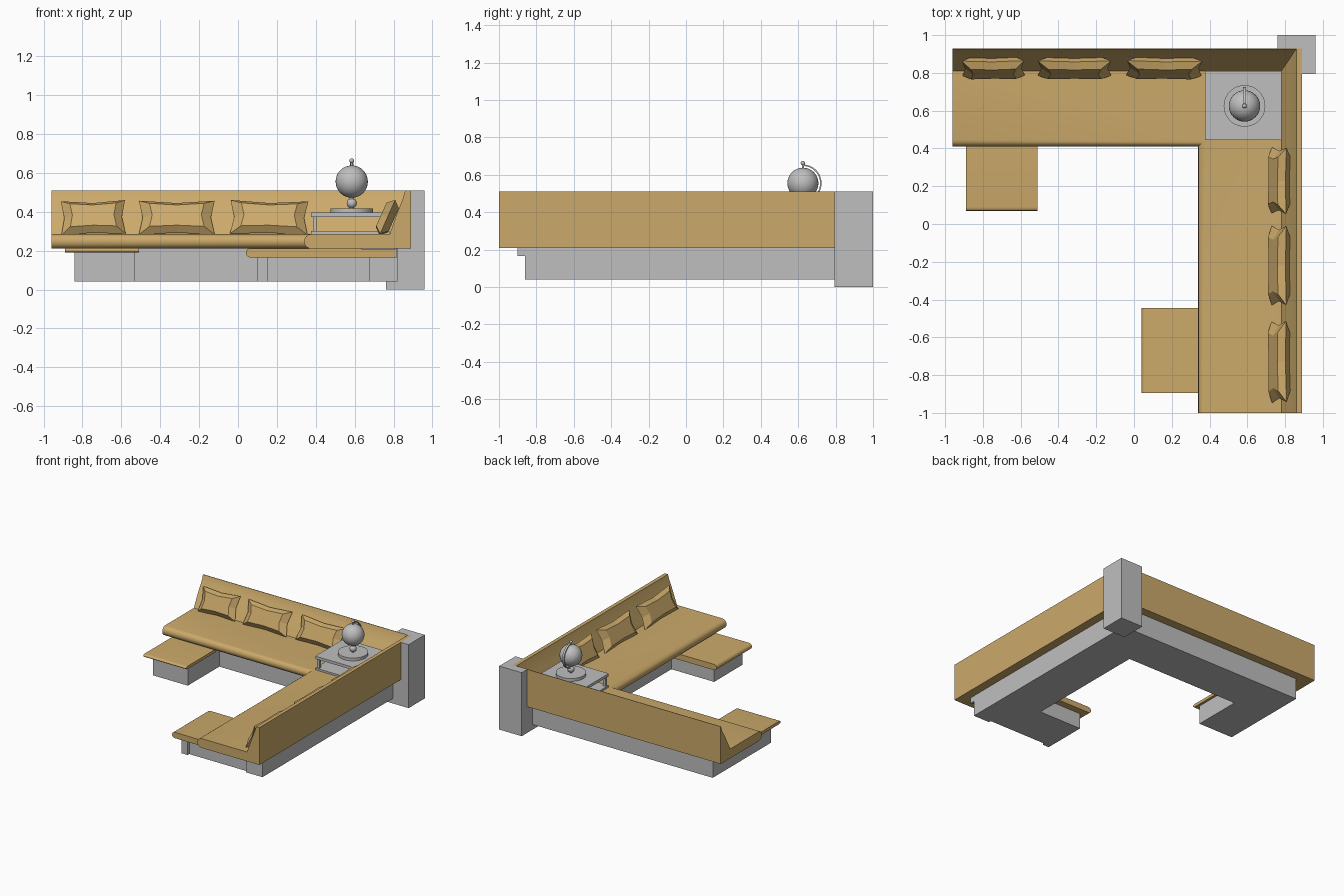
import bpy, bmesh, math
from mathutils import Matrix, Vector

cube = bpy.data.objects.get("Cube")
if cube:
    bpy.data.objects.remove(cube, do_unlink=True)


def material(name, colour):
    m = bpy.data.materials.new(name)
    m.use_nodes = True
    m.diffuse_color = colour
    m.node_tree.nodes["Principled BSDF"].inputs["Base Color"].default_value = colour
    return m


TAN = material("tan upholstery", (0.60, 0.40, 0.145, 1))
GREY = material("plain grey", (0.52, 0.52, 0.52, 1))


def finish(name, bm, mat, smooth=False):
    bmesh.ops.recalc_face_normals(bm, faces=bm.faces)
    me = bpy.data.meshes.new(name)
    bm.to_mesh(me)
    bm.free()
    me.materials.append(mat)
    ob = bpy.data.objects.new(name, me)
    bpy.context.collection.objects.link(ob)
    if smooth:
        bpy.ops.object.select_all(action='DESELECT')
        ob.select_set(True)
        bpy.context.view_layer.objects.active = ob
        bpy.ops.object.shade_smooth_by_angle(angle=math.radians(40))
    return ob


def loft(name, rings, mat, smooth=False):
    """Skin closed rings of points and cap both ends."""
    bm = bmesh.new()
    rows = [[bm.verts.new(p) for p in ring] for ring in rings]
    n = len(rows[0])
    for a, b in zip(rows, rows[1:]):
        for i in range(n):
            j = (i + 1) % n
            bm.faces.new((a[i], a[j], b[j], b[i]))
    bm.faces.new(rows[0])
    bm.faces.new(rows[-1])
    return finish(name, bm, mat, smooth)


def prism(name, outline, z0, z1, mat):
    return loft(name, [[(x, y, z) for x, y in outline] for z in (z0, z1)], mat)


def box(name, x0, x1, y0, y1, z0, z1, mat=GREY):
    return prism(name, [(x0, y0), (x1, y0), (x1, y1), (x0, y1)], z0, z1, mat)


def nose(depth, z0, z1, steps=8):
    """Half-round edge: (inset from the front, z) from top to bottom."""
    mid, r = (z0 + z1) / 2, (z1 - z0) / 2
    angles = [math.pi * i / steps for i in range(steps + 1)]
    return [(depth * (1 - math.sin(a)), mid + r * math.cos(a)) for a in angles]


# Corner sofa: one profile mitred round the corner
# (distance from the rear face on the long wing, on the side wing, height)
profile = [(0, 0, 0.21), (0, 0, 0.51), (0.004, 0.03, 0.51),
           (0.016, 0.041, 0.47), (0.055, 0.065, 0.41), (0.12, 0.11, 0.285)]
profile += [(0.52 - d, 0.55 - d, z) for d, z in nose(0.035, 0.21, 0.285)]
BACK, SIDE = 0.93, 0.89
loft("corner_sofa", [
    [(-0.96, BACK - a, z) for a, b, z in profile],
    [(SIDE - b, BACK - a, z) for a, b, z in profile],
    [(SIDE - b, -1, z) for a, b, z in profile]], TAN, True)

# Low tables with rounded leading edges
edge = nose(0.02, 0.19, 0.214)
long_ring = [(0.45, 0.214)] + [(0.07 + d, z) for d, z in edge] + [(0.45, 0.19)]
loft("long_wing_table", [[(x, y, z) for y, z in long_ring] for x in (-0.89, -0.51)], TAN, True)
edge = nose(0.025, 0.165, 0.212)
side_ring = [(0.81, 0.209)] + [(0.04 + d, z) for d, z in edge] + [(0.81, 0.165)]
loft("side_wing_table", [[(x, y, z) for x, z in side_ring] for y in (-0.895, -0.445)], TAN, True)

# Plinth under both wings, with feet below the tables
prism("plinth", [(-0.84, 0.86), (0.82, 0.86), (0.82, -0.84), (0.48, -0.84),
                 (0.48, 0.52), (-0.84, 0.52)], 0.04, 0.21, GREY)
box("long_table_foot", -0.84, -0.53, 0.12, 0.54, 0.04, 0.19)
box("side_table_foot", 0.155, 0.5, -0.84, -0.5, 0.04, 0.165)
box("side_table_leg", 0.10, 0.155, -0.86, -0.5, 0.04, 0.165)
box("plinth_end", 0.675, 0.82, -0.86, -0.8, 0.04, 0.165)
box("plinth_end_plate", 0.81, 0.818, -0.90, -0.8, 0.165, 0.21)

# Corner column wrapped around the outside of the sofa
box("column_foot", 0.76, 0.96, 0.795, 1, 0, 0.21)
prism("column", [(0.76, BACK), (SIDE, BACK), (SIDE, 0.795), (0.96, 0.795),
                 (0.96, 1), (0.76, 1)], 0.21, 0.51, GREY)

# Corner side table
X0, X1, Y0, Y1 = 0.375, 0.78, 0.445, 0.81
box("side_table_top", X0, X1, Y0, Y1, 0.373, 0.395)
box("side_table_shelf", X0, X1, Y0, Y1, 0.284, 0.3)
for i, x in enumerate((X0 + 0.02, X1 - 0.02)):
    for j, y in enumerate((Y0 + 0.02, Y1 - 0.02)):
        box(f"side_table_post_{i}{j}", x - 0.01, x + 0.01, y - 0.01, y + 0.01, 0.3, 0.374)

# Globe on its stand
GX, GY, GZ = 0.585, 0.625, 0.555


def ball(name, z, r, seg=32):
    bm = bmesh.new()
    bmesh.ops.create_uvsphere(bm, u_segments=seg, v_segments=seg // 2, radius=r,
                              matrix=Matrix.Translation((GX, GY, z)))
    finish(name, bm, GREY, True)


def disc(name, z0, z1, r):
    bm = bmesh.new()
    bmesh.ops.create_cone(bm, cap_ends=True, segments=40, radius1=r, radius2=r, depth=z1 - z0,
                          matrix=Matrix.Translation((GX, GY, (z0 + z1) / 2)))
    finish(name, bm, GREY, True)


disc("globe_base", 0.395, 0.418, 0.11)
disc("globe_stem", 0.41, 0.48, 0.012)
disc("globe_pin", 0.62, 0.66, 0.006)
ball("globe", GZ, 0.083)
ball("globe_knuckle", 0.444, 0.026, 20)
ball("globe_finial", 0.662, 0.012, 16)

# Half-ring holding the globe from behind
rings = []
for i in range(25):
    a = math.pi * (i / 24 - 0.5)
    rings.append([(GX + s, GY + r * math.cos(a), GZ + r * math.sin(a))
                  for s, r in ((-0.008, 0.092), (0.008, 0.092), (0.008, 0.1), (-0.008, 0.1))])
loft("globe_arc", rings, GREY, True)


# Scatter cushions: flared corners, pinched edges, raised panels
def cushion(name, place, width, turn, roll):
    bm = bmesh.new()
    w, h, t = width / 2, 0.095, 0.035
    rim = [(-w, -h), (0, -h * 0.9), (w, -h), (w * 0.9, 0),
           (w, h), (0, h * 0.86), (-w, h), (-w * 0.9, 0)]
    seam = [bm.verts.new((x, 0, z)) for x, z in rim]
    for side in (-t, t):
        panel = [bm.verts.new((x * 0.72, side, z * 0.68)) for x, z in rim]
        for i in range(8):
            j = (i + 1) % 8
            bm.faces.new((seam[i], seam[j], panel[j], panel[i]))
        bm.faces.new(panel)
    m = (Matrix.Translation(Vector(place)) @ Matrix.Rotation(turn, 4, 'Z')
         @ Matrix.Rotation(math.radians(-24), 4, 'X') @ Matrix.Rotation(roll, 4, 'Y'))
    bmesh.ops.transform(bm, matrix=m, verts=bm.verts)
    finish(name, bm, TAN)


for i, (x, w) in enumerate(((-0.745, 0.33), (-0.315, 0.39), (0.16, 0.4))):
    cushion(f"long_wing_cushion_{i}", (x, 0.825, 0.37), w, 0, 0.02 * (i - 1))
for i, (y, w) in enumerate(((0.23, 0.35), (-0.22, 0.42), (-0.73, 0.43))):
    cushion(f"side_wing_cushion_{i}", (0.768, y, 0.37), w, -math.pi / 2, 0.02 * (1 - i))
